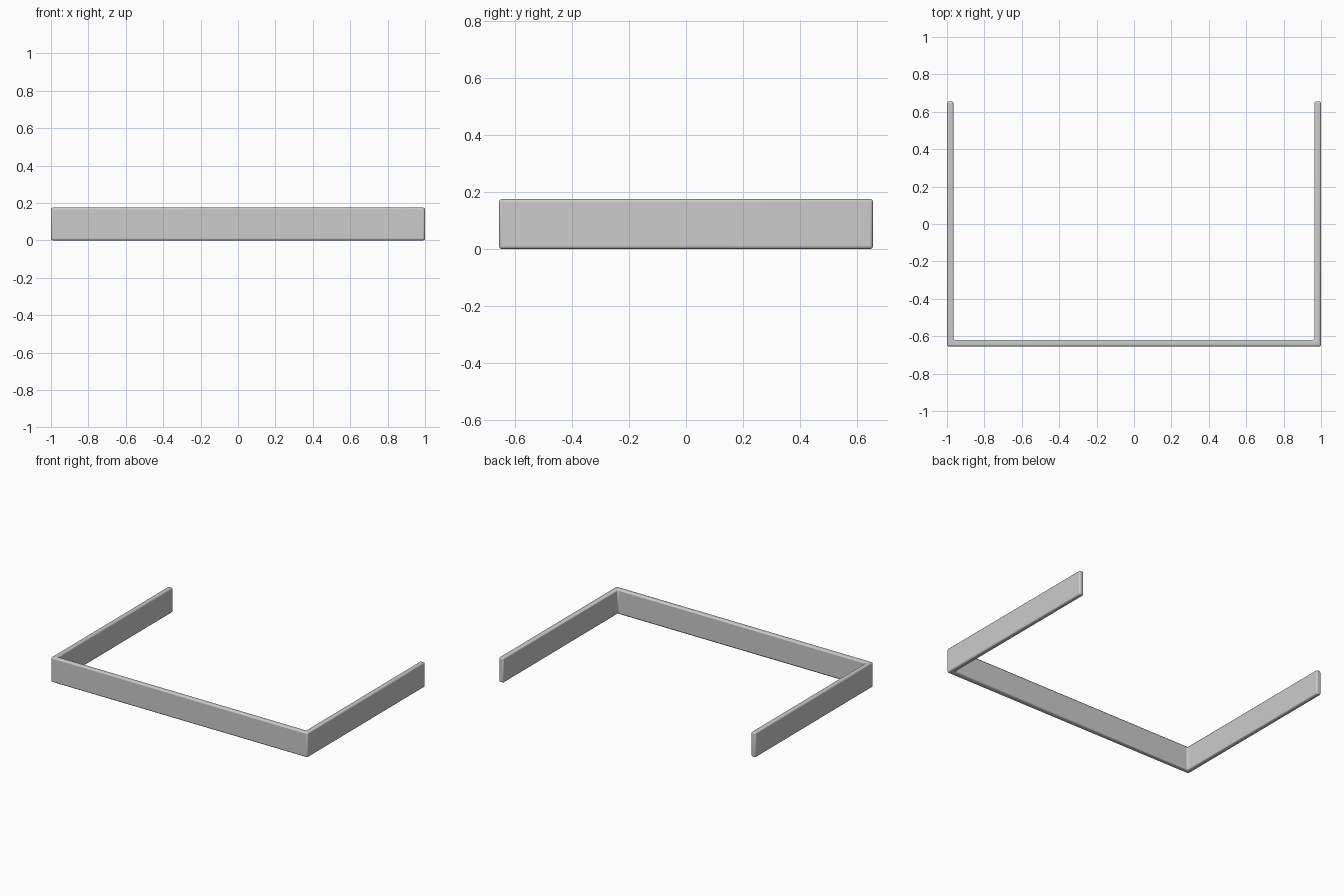
import bpy
import bmesh

if "Cube" in bpy.data.objects:
    bpy.data.objects.remove(bpy.data.objects["Cube"])

HX, HY, T, H = 1.0, 0.655, 0.035, 0.175  # half width, half depth, wall, height

# U-shaped outline, open towards the back
outline = [(-HX, -HY), (HX, -HY), (HX, HY), (HX - T, HY),
           (HX - T, -HY + T), (-HX + T, -HY + T), (-HX + T, HY), (-HX, HY)]

# Extrude the outline into a three-sided rail
bm = bmesh.new()
base = bm.faces.new([bm.verts.new((x, y, 0)) for x, y in outline])
top = bmesh.ops.extrude_face_region(bm, geom=[base])["geom"]
bmesh.ops.translate(bm, vec=(0, 0, H),
                    verts=[v for v in top if isinstance(v, bmesh.types.BMVert)])
bmesh.ops.recalc_face_normals(bm, faces=bm.faces)
mesh = bpy.data.meshes.new("three_sided_rail")
bm.to_mesh(mesh)
bm.free()
rail = bpy.data.objects.new("three_sided_rail", mesh)
bpy.context.collection.objects.link(rail)

# Softly rounded edges
bevel = rail.modifiers.new("rounded_edges", "BEVEL")
bevel.width = 0.01
bevel.segments = 3
bevel.limit_method = "ANGLE"

bpy.context.view_layer.objects.active = rail
rail.select_set(True)
bpy.ops.object.shade_smooth_by_angle()
